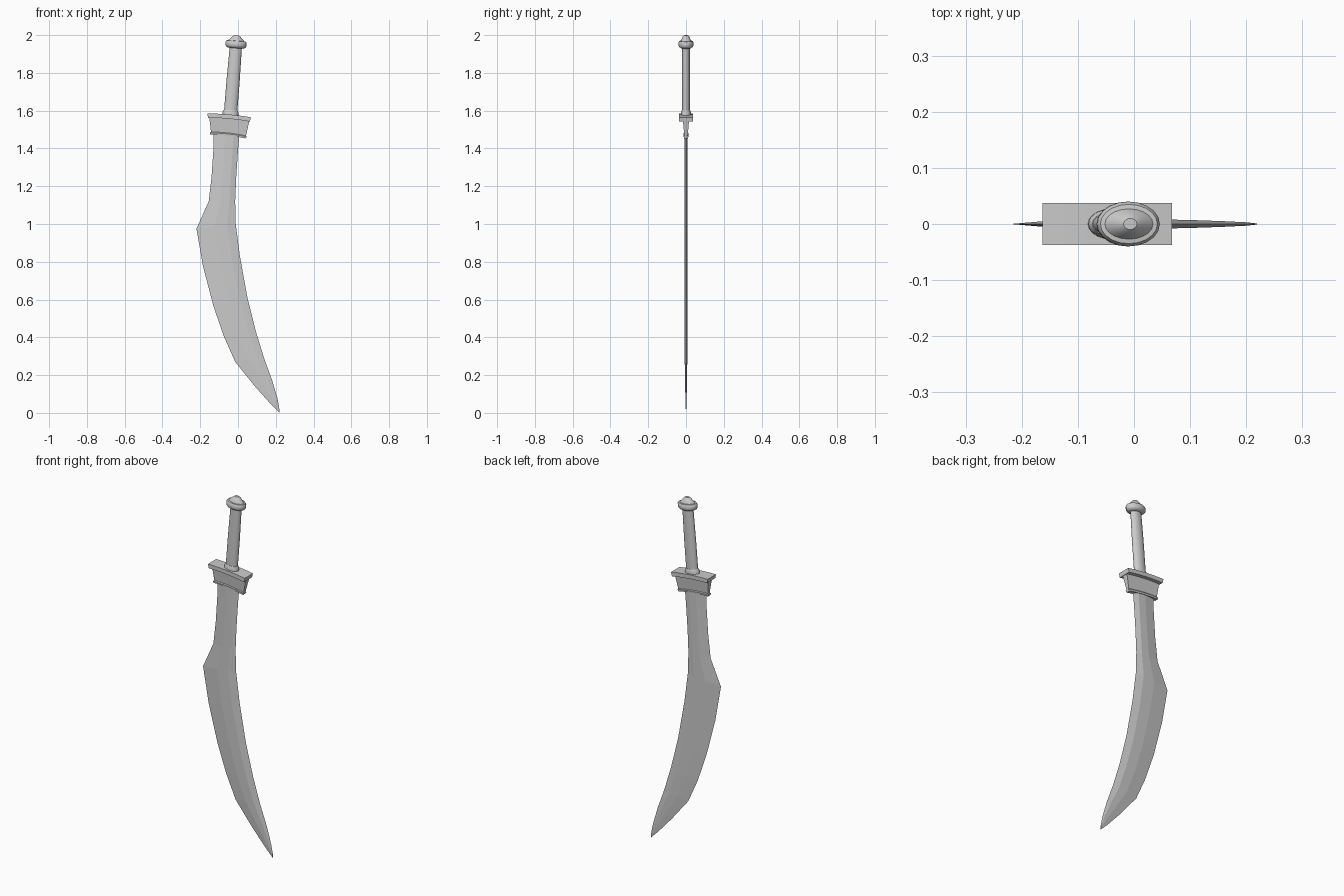
import bpy, bmesh, math
from mathutils import Matrix, Vector

default = bpy.data.objects.get("Cube")
if default:
    bpy.data.objects.remove(default, do_unlink=True)


def loft(name, rings, smooth=False):
    """Skin a closed solid through rings of equal point count."""
    bm = bmesh.new()
    loops = [[bm.verts.new(p) for p in ring] for ring in rings]
    n = len(loops[0])
    for a, b in zip(loops, loops[1:]):
        for i in range(n):
            j = (i + 1) % n
            bm.faces.new((a[i], a[j], b[j], b[i]))
    bm.faces.new(loops[0])
    bm.faces.new(loops[-1])
    bmesh.ops.recalc_face_normals(bm, faces=bm.faces)
    mesh = bpy.data.meshes.new(name)
    bm.to_mesh(mesh)
    bm.free()
    obj = bpy.data.objects.new(name, mesh)
    bpy.context.collection.objects.link(obj)
    if smooth:
        bpy.ops.object.select_all(action='DESELECT')
        obj.select_set(True)
        bpy.context.view_layer.objects.active = obj
        bpy.ops.object.shade_smooth_by_angle(angle=math.radians(35))
    return obj


def bent_block(name, levels, columns=6):
    """Block from (left x, right x, z, half depth) levels, drooping to +x."""
    rings = []
    for c in range(columns + 1):
        t = c / columns
        side = [(l + (r - l) * t, d, z - 0.02 * t * t) for l, r, z, d in levels]
        rings.append(side + [(x, -y, z) for x, y, z in reversed(side)])
    return loft(name, rings)


def oval_lathe(name, profile, frame, sides=20):
    """Oval turning from (height, x radius, y radius) along a tilted axis."""
    angles = [2 * math.pi * i / sides for i in range(sides)]
    rings = [[frame @ Vector((rx * math.cos(a), ry * math.sin(a), h)) for a in angles]
             for h, rx, ry in profile]
    return loft(name, rings, smooth=True)


# Blade: cutting edge x, z then back edge x, z, and half thickness
stations = [
    (-0.13, 1.50, 0.01, 1.50, 0.008),
    (-0.13, 1.40, 0.0, 1.39, 0.008),
    (-0.14, 1.25, -0.01, 1.24, 0.008),
    (-0.155, 1.12, -0.015, 1.12, 0.008),
    (-0.22, 0.975, -0.012, 1.0, 0.008),
    (-0.185, 0.775, 0.01, 0.83, 0.008),
    (-0.13, 0.565, 0.05, 0.61, 0.008),
    (-0.075, 0.405, 0.095, 0.43, 0.008),
    (-0.015, 0.27, 0.138, 0.29, 0.007),
    (0.09, 0.14, 0.18, 0.175, 0.005),
    (0.175, 0.045, 0.208, 0.08, 0.003),
    (0.22, 0.0, 0.218, 0.03, 0.001),
]
blade_rings = []
for ex, ez, bx, bz, half in stations:
    edge, back = Vector((ex, 0, ez)), Vector((bx, 0, bz))
    out = Vector((0, half, 0))
    r1, r2 = edge.lerp(back, 0.45), edge.lerp(back, 0.78)
    blade_rings.append([edge, r1 + out, r2 + out, back, r2 - out, r1 - out])
loft("blade", blade_rings)

# Guard plate and the tapered collar with a lip that grips the blade
bent_block("guard_plate", [(-0.163, 0.068, 1.585, 0.037),
                           (-0.158, 0.063, 1.562, 0.037)])
bent_block("guard_collar", [(-0.152, 0.06, 1.565, 0.016),
                            (-0.143, 0.042, 1.487, 0.009),
                            (-0.15, 0.046, 1.482, 0.012),
                            (-0.147, 0.039, 1.473, 0.011)])

# Handle, ferrule and pommel share one leaning axis
tilt = math.atan2(0.032, 0.4)
axis = Matrix.Translation((-0.041, 0, 1.57)) @ Matrix.Rotation(tilt, 4, 'Y')
oval_lathe("grip", [(0.0, 0.035, 0.021), (0.19, 0.035, 0.021),
                    (0.38, 0.032, 0.02)], axis)
oval_lathe("ferrule", [(0.0, 0.042, 0.027), (0.022, 0.042, 0.027),
                       (0.033, 0.036, 0.022)], axis)
oval_lathe("pommel", [(0.362, 0.04, 0.026), (0.368, 0.051, 0.036),
                      (0.376, 0.056, 0.04), (0.392, 0.056, 0.04),
                      (0.4, 0.051, 0.035), (0.401, 0.043, 0.027),
                      (0.422, 0.022, 0.018), (0.43, 0.012, 0.01)], axis)
